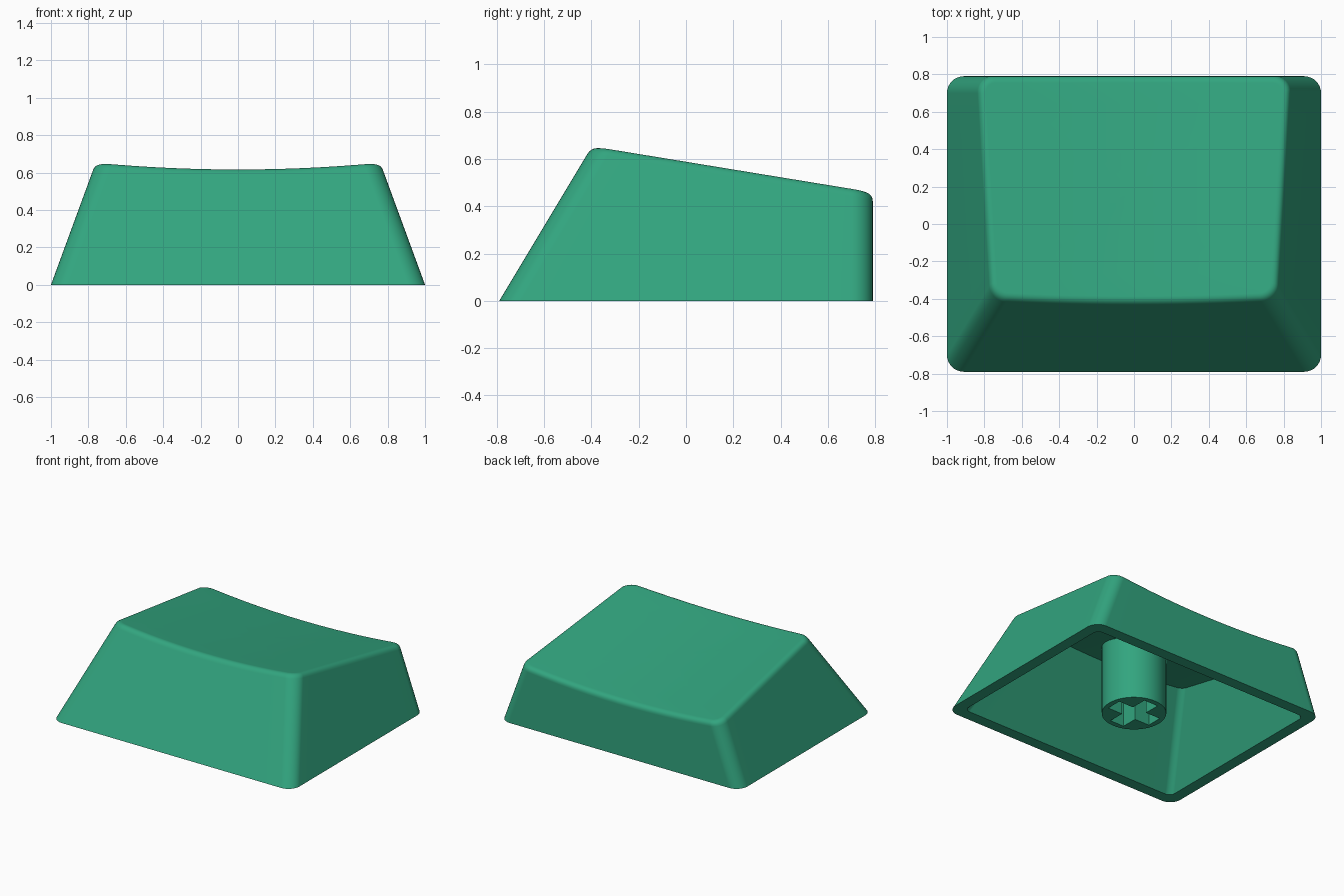
import bpy, bmesh, math
from mathutils import Vector

cube = bpy.data.objects.get("Cube")
if cube:
    bpy.data.objects.remove(cube, do_unlink=True)

green = bpy.data.materials.new("sea_green")
green.use_nodes = True
green.diffuse_color = (0.032, 0.376, 0.212, 1)
bsdf = green.node_tree.nodes["Principled BSDF"]
bsdf.inputs["Base Color"].default_value = green.diffuse_color
bsdf.inputs["Roughness"].default_value = 0.6

CORNER, SIDE = 8, 12      # segments per rounded corner and per straight side
FILLET = 0.035            # rounding of the upper rim


def dish(x, y, drop=0.0):
    """Height of the sloped, scooped top."""
    return 0.55 - 0.17 * y + 0.068 * x * x - drop


def outline(z, wall, inset=0.0):
    """Rounded rectangle of a tapering wall at height z."""
    half, lean_x, front, lean_y, back, radius = wall
    hx = half - lean_x * z - inset
    y0, y1 = front + lean_y * z + inset, back - inset
    r = radius - inset
    centres = [(hx - r, y1 - r), (r - hx, y1 - r), (r - hx, y0 + r), (hx - r, y0 + r)]
    pts = []
    for q, (cx, cy) in enumerate(centres):
        for i in range(CORNER + 1):
            a = math.pi / 2 * (q + i / CORNER)
            pts.append(Vector((cx + r * math.cos(a), cy + r * math.sin(a), z)))
        nx, ny = centres[(q + 1) % 4]
        a = math.pi / 2 * (q + 1)
        end = Vector((nx + r * math.cos(a), ny + r * math.sin(a), z))
        start = pts[-1]
        pts += [start.lerp(end, i / SIDE) for i in range(1, SIDE)]
    return pts


def rim(wall, inset=0.0, drop=0.0):
    """Where the wall meets the dished surface."""
    count = 4 * (CORNER + SIDE)
    heights = [0.5] * count
    for _ in range(8):
        pts = [outline(heights[i], wall, inset)[i] for i in range(count)]
        heights = [dish(p.x, p.y, drop) for p in pts]
    return [Vector((p.x, p.y, h)) for p, h in zip(pts, heights)]


def cap_rings(ring, drop):
    """Shrinking rings that cover the dished surface."""
    rings = []
    for s in (0.8, 0.6, 0.4, 0.2, 0.05):
        rings.append([Vector((p.x * s, 0.2 + (p.y - 0.2) * s, 0)) for p in ring])
        for p in rings[-1]:
            p.z = dish(p.x, p.y, drop)
    return rings


def skin(bm, rings):
    """Join successive closed rings with quads."""
    loops = [[bm.verts.new(p) for p in ring] for ring in rings]
    n = len(loops[0])
    for a, b in zip(loops, loops[1:]):
        for i in range(n):
            j = (i + 1) % n
            bm.faces.new((a[i], a[j], b[j], b[i]))
    return loops


def finish(bm, name):
    bmesh.ops.recalc_face_normals(bm, faces=bm.faces)
    mesh = bpy.data.meshes.new(name)
    bm.to_mesh(mesh)
    bm.free()
    mesh.materials.append(green)
    obj = bpy.data.objects.new(name, mesh)
    bpy.context.collection.objects.link(obj)
    bpy.ops.object.select_all(action='DESELECT')
    obj.select_set(True)
    bpy.context.view_layer.objects.active = obj
    bpy.ops.object.shade_smooth_by_angle(angle=math.radians(30))
    normals = obj.modifiers.new("even_normals", 'WEIGHTED_NORMAL')
    normals.keep_sharp = True
    return obj


# Shell: hollow tapered body with a rounded rim and scooped top
outer = (1.0, 0.367, -0.79, 0.6, 0.79, 0.09)
inner = (0.915, 0.42, -0.705, 0.72, 0.705, 0.045)
THICK = 0.06

base = outline(0, outer)
edge = rim(outer)
inside = rim(outer, FILLET)
below = [e + (b - e).normalized() * FILLET for e, b in zip(edge, base)]
fillet = []
for k in range(6):
    t = k / 5
    fillet.append([a * (1 - t) ** 2 + e * 2 * t * (1 - t) + b * t * t
                   for a, e, b in zip(below, edge, inside)])
ceiling = rim(inner, drop=THICK)

bm = bmesh.new()
rings = (cap_rings(ceiling, THICK)[::-1] + [ceiling, outline(0, inner), base]
         + fillet + cap_rings(inside, 0))
loops = skin(bm, rings)
bm.faces.new(loops[0])
bm.faces.new(loops[-1])
finish(bm, "keycap_shell")

# Stem: round post with a cross-shaped socket in its lower end
RADIUS, ARM, HALF, DEPTH = 0.22, 0.18, 0.058, 0.35
circle = [Vector((RADIUS * math.cos(a), RADIUS * math.sin(a), 0))
          for a in (math.tau * i / 48 for i in range(48))]
cross = []
for q in range(4):
    c, s = round(math.cos(q * math.pi / 2)), round(math.sin(q * math.pi / 2))
    for x, y in ((ARM, -HALF), (ARM, HALF), (HALF, HALF)):
        cross.append(Vector((x * c - y * s, x * s + y * c, 0)))

bm = bmesh.new()
post = skin(bm, [circle, [Vector((p.x, p.y, dish(p.x, p.y, THICK / 2))) for p in circle]])
socket = skin(bm, [cross, [p + Vector((0, 0, DEPTH)) for p in cross]])
bm.faces.new(post[1])
bm.faces.new(socket[1])
bottom = [e for e in bm.edges if all(v.co.z < 0.001 for v in e.verts)]
bmesh.ops.triangle_fill(bm, edges=bottom, use_beauty=True)
finish(bm, "stem")
